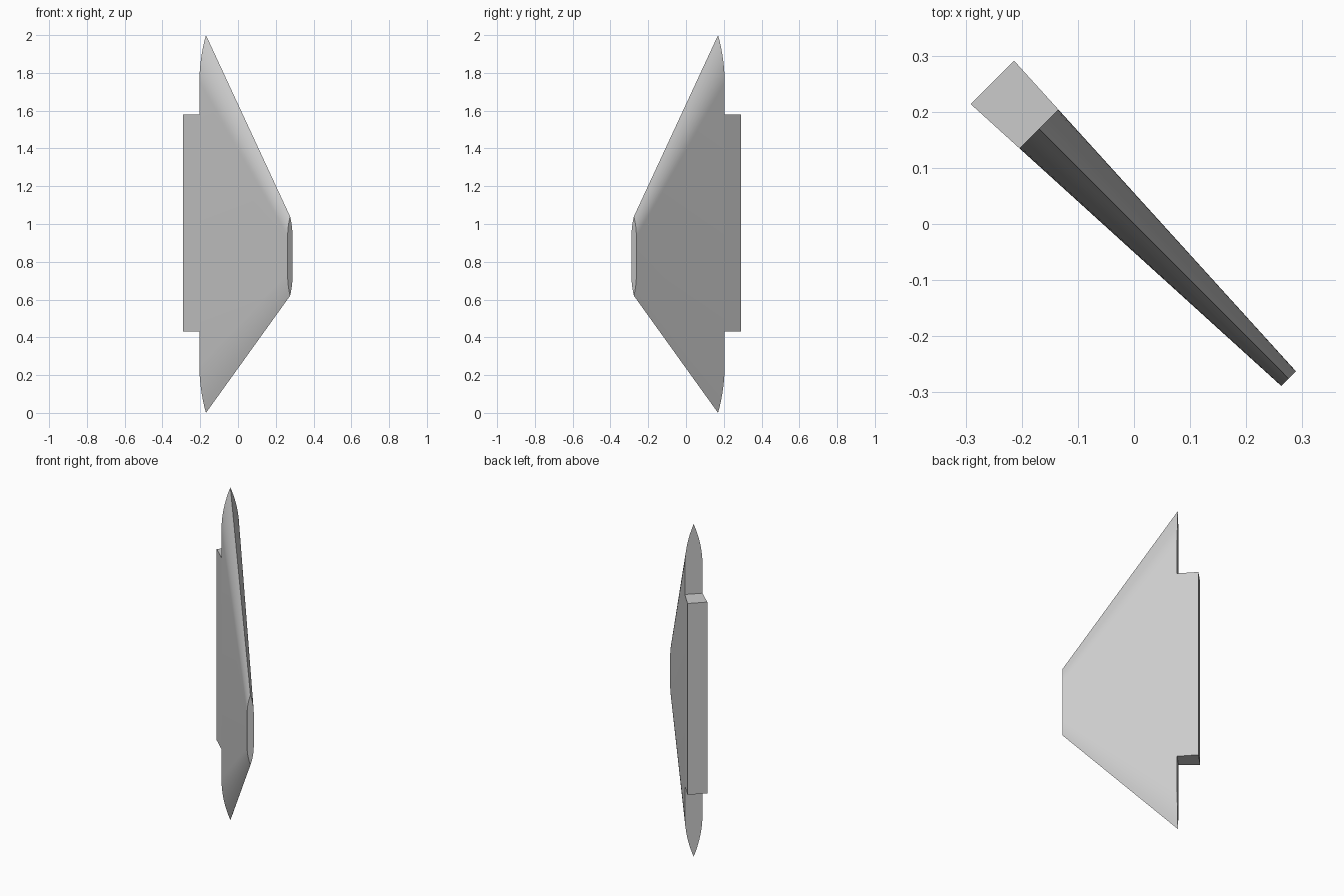
import bpy, bmesh, math
from mathutils import Matrix

cube = bpy.data.objects.get("Cube")
if cube:
    bpy.data.objects.remove(cube)

grey = bpy.data.materials.new("plain grey")
grey.use_nodes = True
grey.diffuse_color = (0.6, 0.6, 0.6, 1)
grey.node_tree.nodes["Principled BSDF"].inputs["Base Color"].default_value = (0.6, 0.6, 0.6, 1)

SPAN_ROOT, SPAN_TIP = -0.24, 0.39
HALF_ROOT, HALF_TIP = 0.049, 0.0185
STEPS = 8


def half_thickness(u):
    """Thickness tapers evenly along the span, through the root tab as well."""
    f = (u - SPAN_ROOT) / (SPAN_TIP - SPAN_ROOT)
    return HALF_ROOT + f * (HALF_TIP - HALF_ROOT)


def section(u, low, high, nose):
    """Flat-sided section with a pointed, curved nose at both ends."""
    h = half_thickness(u)
    side = []
    for i in range(STEPS + 1):
        t = 1 - i / STEPS
        side.append((h * (1 - t * t), low + nose * (1 - t)))
    side += [(v, low + high - z) for v, z in reversed(side)]
    back = [(-v, z) for v, z in reversed(side[1:-1])]
    return [(u, v, z) for v, z in side + back]


def tab_section(u, low, high):
    h = half_thickness(u)
    return [(u, h, low), (u, h, high), (u, -h, high), (u, -h, low)]


def loft(name, ring_a, ring_b):
    """Join two matching sections and turn the span onto the diagonal."""
    bm = bmesh.new()
    a = [bm.verts.new(p) for p in ring_a]
    b = [bm.verts.new(p) for p in ring_b]
    n = len(a)
    for i in range(n):
        j = (i + 1) % n
        bm.faces.new((a[i], a[j], b[j], b[i]))
    bm.faces.new(a)
    bm.faces.new(b)
    bmesh.ops.recalc_face_normals(bm, faces=bm.faces)
    bm.transform(Matrix.Rotation(math.radians(-45), 4, 'Z'))
    mesh = bpy.data.meshes.new(name)
    bm.to_mesh(mesh)
    bm.free()
    mesh.materials.append(grey)
    obj = bpy.data.objects.new(name, mesh)
    bpy.context.collection.objects.link(obj)
    bpy.ops.object.select_all(action='DESELECT')
    obj.select_set(True)
    bpy.context.view_layer.objects.active = obj
    bpy.ops.object.shade_smooth_by_angle(angle=math.radians(30))
    return obj


# Swept fin blade, from the tall root to the short tip
loft("fin_blade",
     section(SPAN_ROOT, 0.0, 2.0, 0.25),
     section(SPAN_TIP, 0.62, 1.04, 0.11))

# Mounting tab behind the root
loft("root_tab",
     tab_section(-0.357, 0.43, 1.58),
     tab_section(SPAN_ROOT, 0.43, 1.58))
